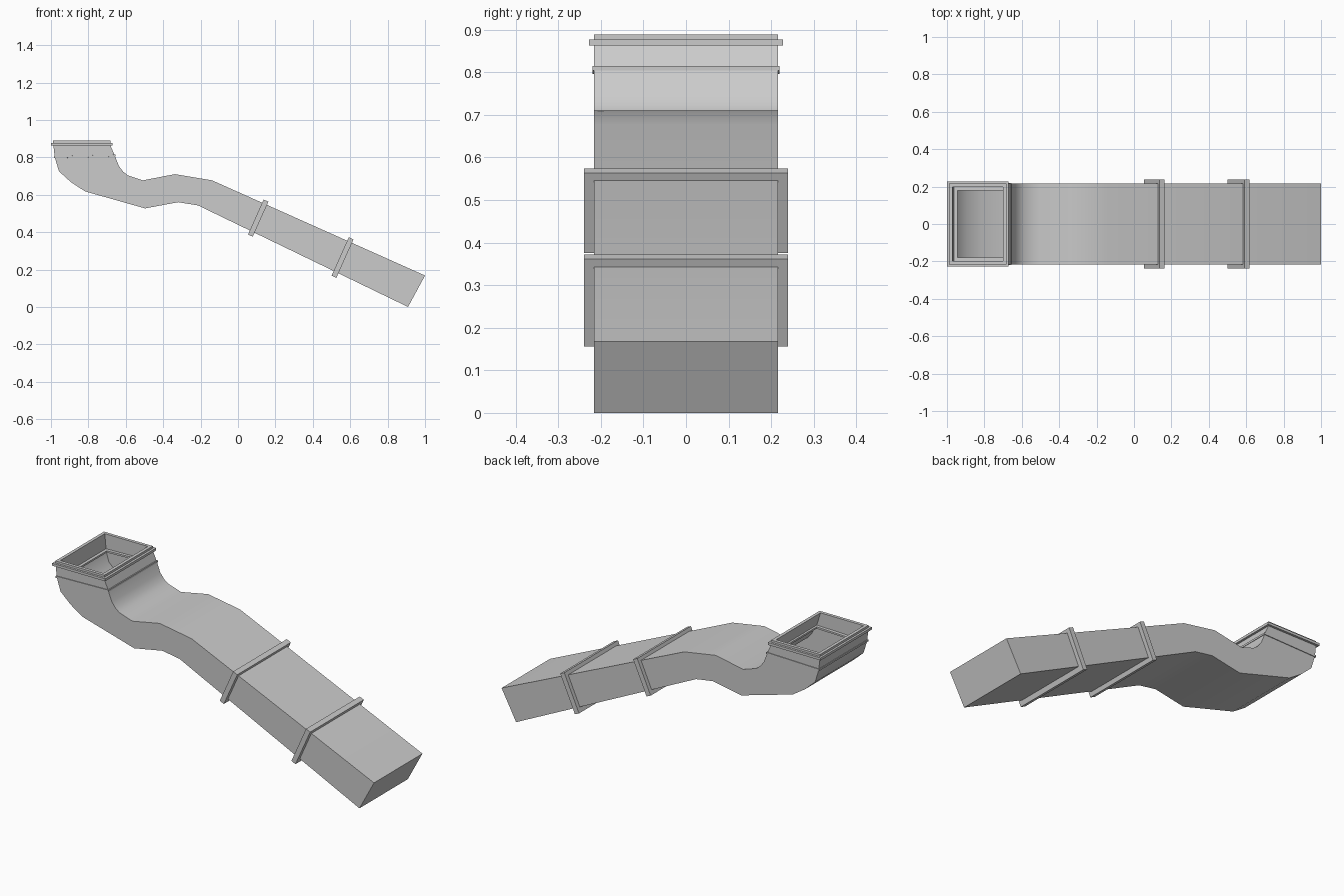
import bpy, bmesh, math
from mathutils import Vector

if "Cube" in bpy.data.objects:
    bpy.data.objects.remove(bpy.data.objects["Cube"])


def loft(name, sections, cap_end=False, closed=False):
    """Skin rectangular loops; each section = (left xz, right xz, half width in y)."""
    bm = bmesh.new()
    loops = []
    for (lx, lz), (rx, rz), w in sections:
        loops.append([bm.verts.new(p) for p in
                      ((lx, -w, lz), (rx, -w, rz), (rx, w, rz), (lx, w, lz))])
    pairs = list(zip(loops, loops[1:]))
    if closed:
        pairs.append((loops[-1], loops[0]))
    for a, b in pairs:
        for i in range(4):
            j = (i + 1) % 4
            bm.faces.new((a[i], a[j], b[j], b[i]))
    if cap_end:
        bm.faces.new(loops[-1])
    bmesh.ops.recalc_face_normals(bm, faces=bm.faces)
    me = bpy.data.meshes.new(name)
    bm.to_mesh(me)
    bm.free()
    ob = bpy.data.objects.new(name, me)
    bpy.context.collection.objects.link(ob)
    return ob


# Main duct: open at the mouth, bent down, closed at the low end
W = 0.216
outer = [(-.98, .80), (-.957, .725), (-.893, .667), (-.818, .618),
         (-.497, .527), (-.32, .56), (-.214, .543), (.909, 0)]
inner = [(-.658, .807), (-.636, .752), (-.613, .722), (-.588, .703),
         (-.508, .677), (-.337, .71), (-.139, .677), (1.0, .168)]
duct = loft("duct", [(a, b, W) for a, b in zip(outer, inner)], cap_end=True)
bpy.context.view_layer.objects.active = duct
duct.select_set(True)
bpy.ops.object.shade_smooth_by_angle(angle=math.radians(35))

# Mouth: wall, flange, lip, then the inside wall
loft("mouth", [
    ((-.980, .803), (-.659, .811), W),
    ((-.987, .863), (-.682, .863), W),
    ((-1.0, .863), (-.670, .863), .228),
    ((-1.0, .877), (-.670, .877), .228),
    ((-.988, .877), (-.683, .877), W),
    ((-.988, .889), (-.683, .889), W),
    ((-.970, .889), (-.701, .889), W - .018),
    ((-.962, .803), (-.677, .811), W - .018),
], closed=True)

# Thin seam collar between mouth and duct, with an inner ledge
loft("mouth_collar", [
    ((-.984, .796), (-.654, .804), .220),
    ((-.984, .806), (-.654, .814), .220),
    ((-.945, .806), (-.690, .814), W - .036),
    ((-.945, .796), (-.690, .804), W - .036),
], closed=True)

# Joint bands wrapped square around the sloping duct
down = Vector((.913, -.408))
up = Vector((.408, .913))
for n, (centre, height) in enumerate([((.108, .475), .205), ((.559, .264), .225)]):
    c = Vector(centre)

    def ring(s, grow, w):
        mid = c + down * s
        h = height / 2 + grow
        return (tuple(mid - up * h), tuple(mid + up * h), w)

    loft(f"joint_band_{n + 1}", [
        ring(-.014, 0, .239), ring(.014, 0, .239),
        ring(.014, -.028, .211), ring(-.014, -.028, .211)], closed=True)
